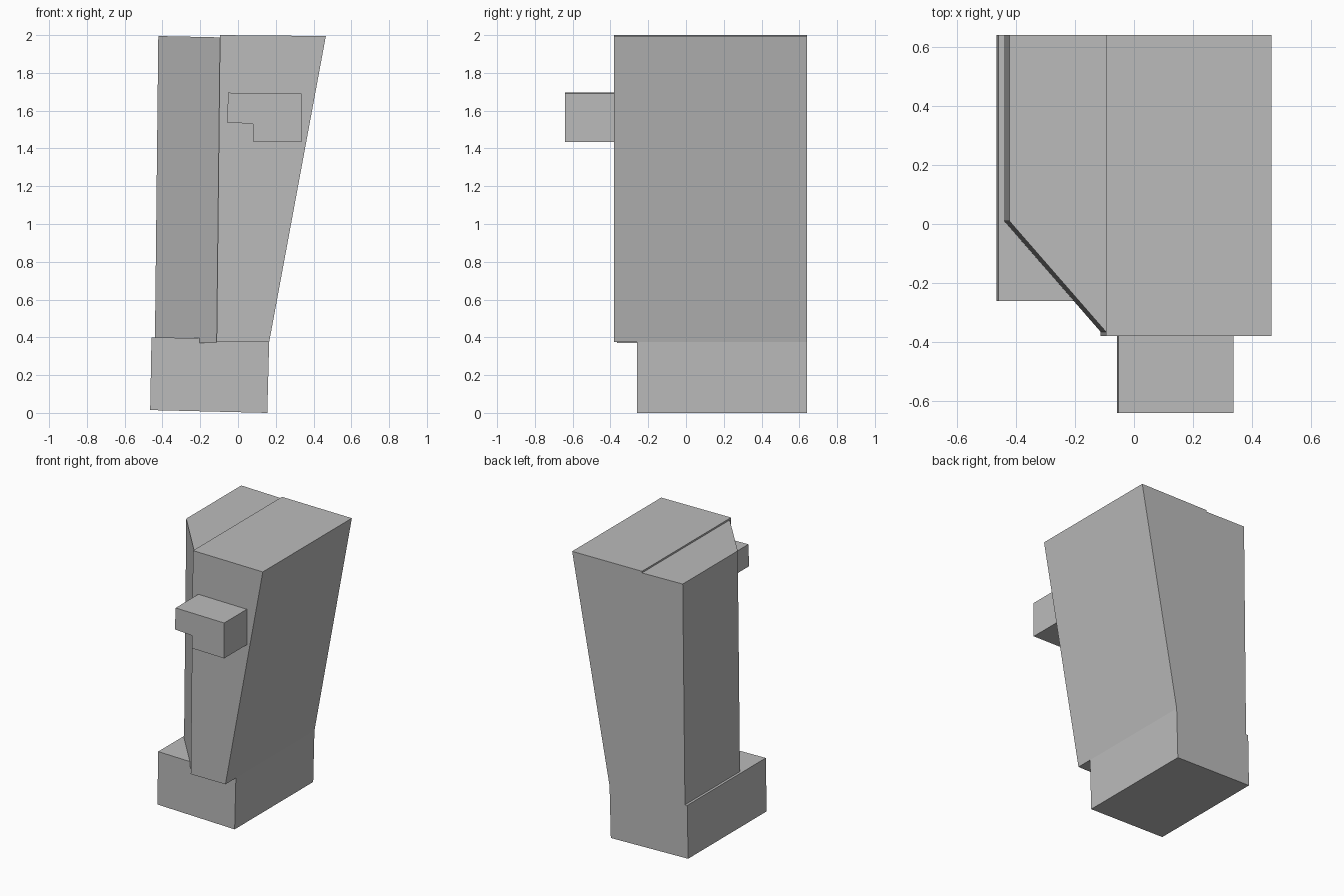
import bpy
import bmesh

default = bpy.data.objects.get("Cube")
if default:
    bpy.data.objects.remove(default, do_unlink=True)

# One plain grey for everything
grey = bpy.data.materials.new("plain grey")
grey.use_nodes = True
colour = (0.5, 0.5, 0.5, 1)
grey.diffuse_color = colour
grey.node_tree.nodes["Principled BSDF"].inputs["Base Color"].default_value = colour

BACK = 0.64


def loft(name, start, end):
    """Join two matching outlines into a closed, flat-faced solid."""
    bm = bmesh.new()
    a = [bm.verts.new(p) for p in start]
    b = [bm.verts.new(p) for p in end]
    bm.faces.new(a)
    bm.faces.new(b)
    for i in range(len(a)):
        j = (i + 1) % len(a)
        bm.faces.new((a[i], a[j], b[j], b[i]))
    bmesh.ops.recalc_face_normals(bm, faces=bm.faces)
    mesh = bpy.data.meshes.new(name)
    bm.to_mesh(mesh)
    bm.free()
    mesh.materials.append(grey)
    obj = bpy.data.objects.new(name, mesh)
    bpy.context.collection.objects.link(obj)
    return obj


def extrude_profile(name, profile, front, back):
    """Sweep a front outline (x, z) along y."""
    return loft(name, [(x, front, z) for x, z in profile],
                [(x, back, z) for x, z in profile])


# Foot block, tilted very slightly
extrude_profile("foot_block", [(-0.465, 0.015), (0.155, 0), (0.165, 0.375),
                               (0.1, 0.39), (-0.458, 0.4)], -0.26, BACK)

# Main body, flaring outwards towards the top
extrude_profile("tapered_body", [(-0.113, 0.375), (0.165, 0.375),
                                 (0.465, 1.995), (-0.095, 2)], -0.38, BACK)

# Side body with its front corner cut away
plan = [(-0.44, BACK), (-0.44, 0.01), (-0.113, -0.365), (-0.113, BACK)]
lean = 0.018
top = [(x + lean, y, 1.995 if x < -0.2 else 1.988) for x, y in plan]
loft("chamfered_side_body", [(x, y, 0.37) for x, y in plan], top)

# Stepped bracket on the front face
extrude_profile("front_bracket", [(-0.052, 1.695), (0.337, 1.69), (0.337, 1.433),
                                  (0.08, 1.438), (0.08, 1.53), (-0.058, 1.538)],
                -0.64, -0.38)
